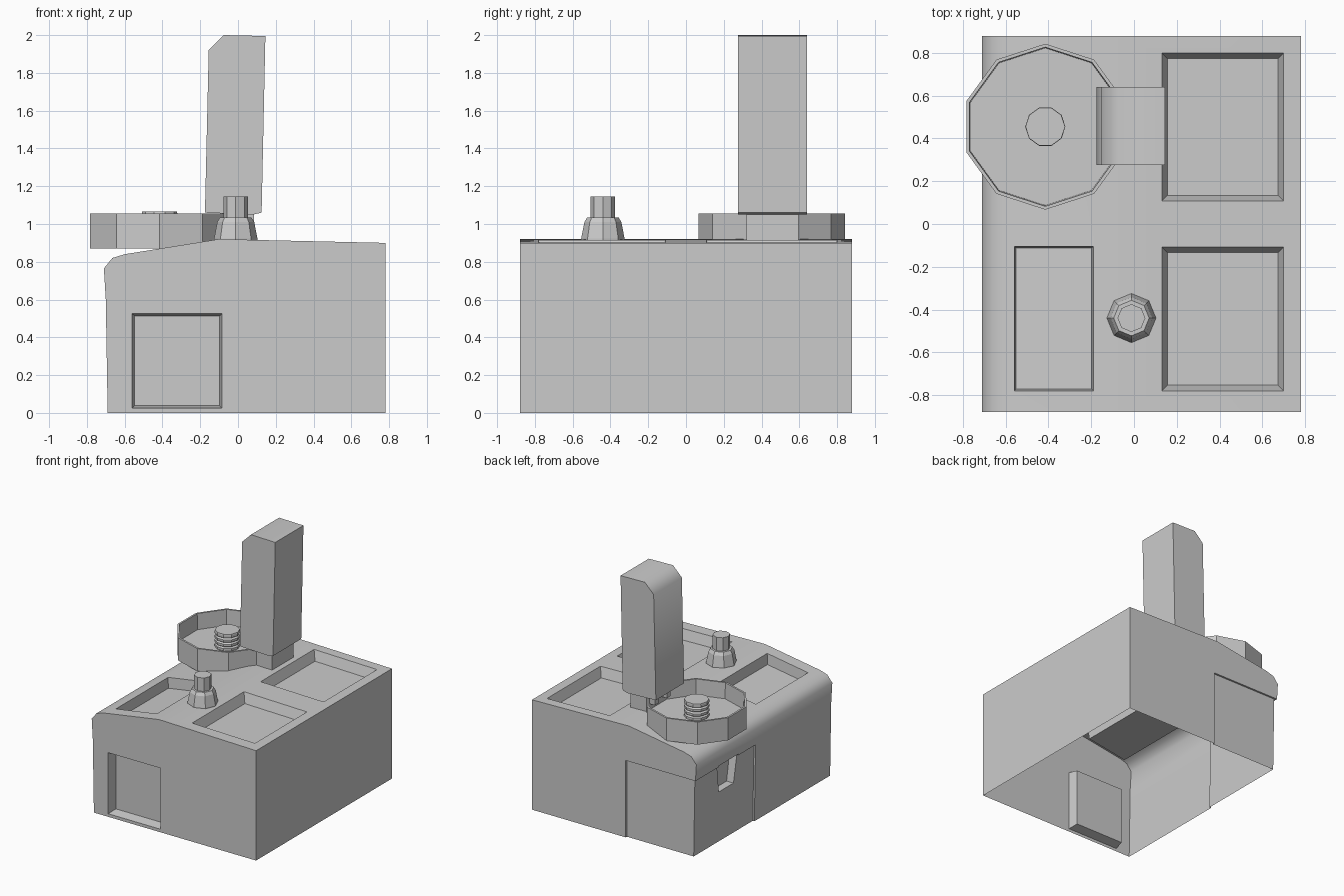
import bpy, bmesh
from math import radians, cos, sin, pi

if "Cube" in bpy.data.objects:
    bpy.data.objects.remove(bpy.data.objects["Cube"])


def make(name, bm, smooth=None):
    bmesh.ops.recalc_face_normals(bm, faces=bm.faces[:])
    me = bpy.data.meshes.new(name)
    bm.to_mesh(me)
    bm.free()
    ob = bpy.data.objects.new(name, me)
    bpy.context.collection.objects.link(ob)
    if smooth:
        shade(ob, smooth)
    return ob


def activate(ob):
    bpy.ops.object.select_all(action='DESELECT')
    ob.select_set(True)
    bpy.context.view_layer.objects.active = ob


def shade(ob, angle):
    activate(ob)
    bpy.ops.object.shade_smooth_by_angle(angle=radians(angle))


def extrude_profile(name, pts, y0, y1, smooth=None):
    """Side profile in x/z pulled along y."""
    bm = bmesh.new()
    a = [bm.verts.new((x, y0, z)) for x, z in pts]
    b = [bm.verts.new((x, y1, z)) for x, z in pts]
    bm.faces.new(a)
    bm.faces.new(b[::-1])
    n = len(pts)
    for i in range(n):
        j = (i + 1) % n
        bm.faces.new((a[j], a[i], b[i], b[j]))
    return make(name, bm, smooth)


def lathe(name, pts, cx, cy, n, phase=0.0):
    """Faceted turned part from (radius, z) rings, capped at both ends."""
    bm = bmesh.new()
    rings = [[bm.verts.new((cx + r * cos(phase + 2 * pi * k / n),
                            cy + r * sin(phase + 2 * pi * k / n), z)) for k in range(n)]
             for r, z in pts]
    for a, b in zip(rings, rings[1:]):
        for k in range(n):
            m = (k + 1) % n
            bm.faces.new((a[k], a[m], b[m], b[k]))
    bm.faces.new(rings[0][::-1])
    bm.faces.new(rings[-1])
    return make(name, bm)


def hull(name, pts):
    bm = bmesh.new()
    vs = [bm.verts.new(p) for p in pts]
    bmesh.ops.convex_hull(bm, input=vs)
    bmesh.ops.dissolve_limit(bm, angle_limit=0.01, verts=bm.verts[:], edges=bm.edges[:])
    return make(name, bm)


def box(name, x0, x1, y0, y1, z0, z1):
    return hull(name, [(x, y, z) for x in (x0, x1) for y in (y0, y1) for z in (z0, z1)])


def pocket(a0, a1, b0, b1, inset, depth, place):
    """Tapered cutter: outline on the surface, smaller floor below it."""
    pts = []
    for i, d in ((-inset, -depth), (inset, depth)):
        for a in (a0 + i, a1 - i):
            for b in (b0 + i, b1 - i):
                pts.append(place(a, b, d))
    return hull("cutter", pts)


def cut(ob, cutter):
    cutter.hide_render = True
    mod = ob.modifiers.new("cut", 'BOOLEAN')
    mod.operation = 'DIFFERENCE'
    mod.solver = 'EXACT'
    mod.object = cutter
    activate(ob)
    bpy.ops.object.modifier_apply(modifier=mod.name)
    bpy.data.objects.remove(cutter, do_unlink=True)


# housing shell
body = extrude_profile("housing", [(-0.69, 0), (0.78, 0), (0.78, 0.9), (-0.1, 0.92),
                                   (-0.6, 0.84), (-0.665, 0.82), (-0.71, 0.765),
                                   (-0.70, 0.6)], -0.88, 0.88)


def on_top(x, y, d):
    return (x, y, 0.92 - (x + 0.1) * 0.0227 - d)


def on_slope(x, y, d):
    return (x, y, 0.84 + (x + 0.6) * 0.16 - d)


# top pockets
cut(body, pocket(0.13, 0.70, 0.108, 0.80, 0.026, 0.08, on_top))
cut(body, pocket(0.13, 0.70, -0.78, -0.108, 0.026, 0.08, on_top))
cut(body, pocket(-0.56, -0.19, -0.78, -0.105, 0.008, 0.085, on_slope))
# front recess
cut(body, pocket(-0.56, -0.085, 0.025, 0.525, 0.013, 0.08,
                 lambda x, z, d: (x, -0.88 + d, z)))
# shallow wraparound door on the back left corner
cut(body, box("cutter", -1, -0.07, 0.865, 1, -0.2, 0.63))
cut(body, hull("cutter", [(x, y, z) for y in (0.10, 1.0)
                          for x, z in ((-1, -0.2), (-0.672, -0.2), (-0.686, 0.63), (-1, 0.63))]))
# door finger notch
cut(body, hull("cutter", [(x, y, z) for x in (-0.9, -0.62)
                          for y, z in ((0.36, 0.41), (0.55, 0.41), (0.58, 0.64), (0.32, 0.64))]))
# open underside
bm = bmesh.new()
bm.from_mesh(body.data)
low = [f for f in bm.faces if all(abs(v.co.z) < 0.001 for v in f.verts)]
bmesh.ops.delete(bm, geom=low, context='FACES')
bm.to_mesh(body.data)
bm.free()
shade(body, 44)

# round tray with raised rim
lathe("round_tray", [(0.388, 0.87), (0.388, 1.055), (0.372, 1.055), (0.368, 0.925)],
      -0.415, 0.455, 10, pi / 10)

# ridged spindle in the tray
rings = []
for k in range(4):
    z = 0.92 + k * 0.036
    rings += [(0.08, z), (0.094, z + 0.009), (0.094, z + 0.028), (0.08, z + 0.036)][k > 0:]
rings[-1] = (0.092, 1.065)
lathe("tray_spindle", rings, -0.415, 0.455, 10, 0)

# stepped knob
lathe("knob", [(0.115, 0.90), (0.115, 0.922), (0.098, 1.01), (0.083, 1.035),
               (0.065, 1.035), (0.065, 1.145)], -0.012, -0.44, 8)

# tall lever block
extrude_profile("upright_block", [(-0.175, 1.06), (0.08, 1.05), (0.125, 1.06), (0.145, 1.995),
                                  (-0.075, 2.0), (-0.155, 1.92)], 0.275, 0.64, 50)
# neck and hinge lugs
box("upright_neck", -0.06, 0.085, 0.32, 0.595, 0.9, 1.056)
for y in (0.38, 0.535):
    box("hinge_lug", -0.11, -0.06, y - 0.025, y + 0.025, 0.97, 1.04)
